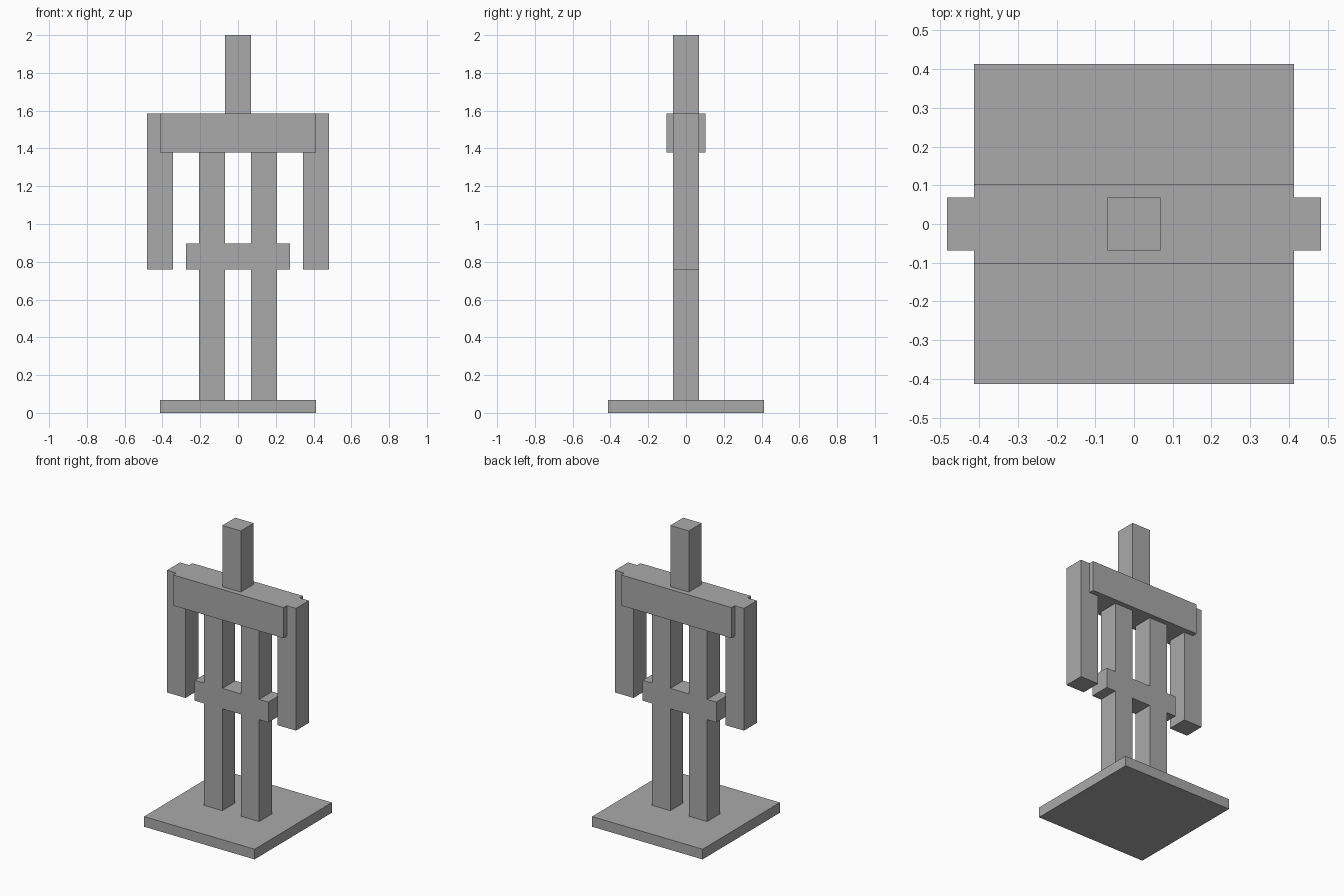
import bpy

cube = bpy.data.objects.get("Cube")
if cube:
    bpy.data.objects.remove(cube, do_unlink=True)

U = 2 / 29  # all parts sit on a grid of 29 units in height

grey = bpy.data.materials.new("plain grey")
grey.use_nodes = True
colour = (0.40, 0.40, 0.40, 1)
grey.diffuse_color = colour
grey.node_tree.nodes["Principled BSDF"].inputs["Base Color"].default_value = colour


def block(name, x, half_width, half_depth, bottom, top):
    """Box centred on y = 0, with sizes in grid units."""
    bpy.ops.mesh.primitive_cube_add(size=2, location=(x * U, 0, (bottom + top) / 2 * U))
    ob = bpy.context.object
    ob.name = ob.data.name = name
    ob.scale = (half_width * U, half_depth * U, (top - bottom) / 2 * U)
    bpy.ops.object.transform_apply(location=False, rotation=False, scale=True)
    ob.data.materials.append(grey)


# Base, hips, shoulders and head
block("base_plate", 0, 6, 6, 0, 1)
block("hip_bar", 0, 4, 1, 11, 13)
block("shoulder_bar", 0, 6, 1.5, 20, 23)
block("head_post", 0, 1, 1, 23, 29)

# Legs run up to the shoulders, arms hang at their ends
for side, s in (("left", 1), ("right", -1)):
    block(side + "_leg", 2 * s, 1, 1, 1, 20)
    block(side + "_arm", 6 * s, 1, 1, 11, 23)
